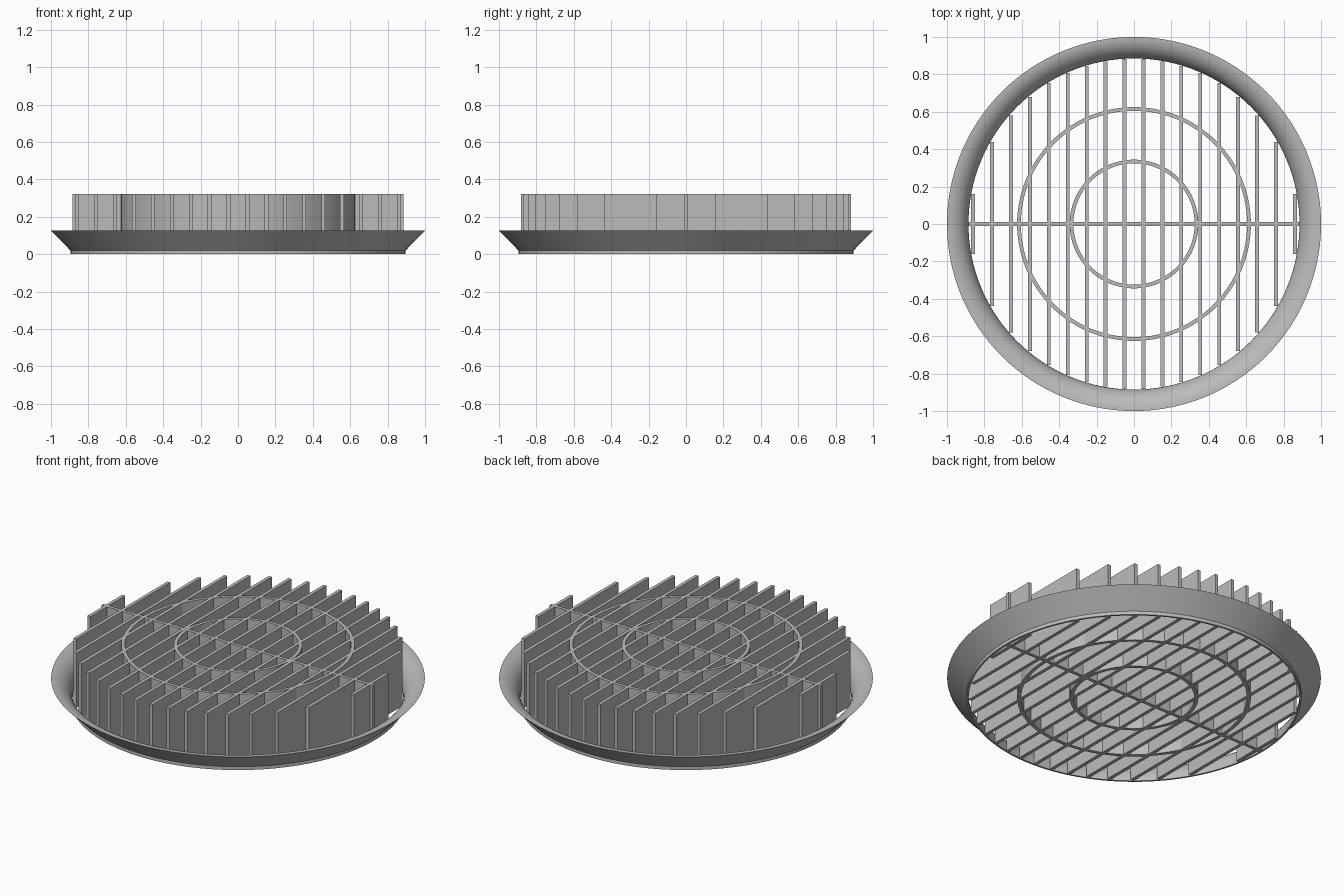
import bpy, bmesh, math

cube = bpy.data.objects.get("Cube")
if cube:
    bpy.data.objects.remove(cube, do_unlink=True)

TOP = 0.323        # height of the grille
INNER = 0.885      # radius of the opening
THICK = 0.02       # thickness of fins, rings and bar
PITCH = 0.1012     # fin spacing

grey = bpy.data.materials.new("plain grey")
grey.use_nodes = True
colour = (0.5, 0.5, 0.5, 1)
grey.diffuse_color = colour
grey.node_tree.nodes["Principled BSDF"].inputs["Base Color"].default_value = colour


def finish(name, bm):
    bmesh.ops.recalc_face_normals(bm, faces=bm.faces)
    mesh = bpy.data.meshes.new(name)
    bm.to_mesh(mesh)
    bm.free()
    mesh.materials.append(grey)
    obj = bpy.data.objects.new(name, mesh)
    bpy.context.scene.collection.objects.link(obj)
    return obj


def box(name, x, half_x, half_y):
    bm = bmesh.new()
    bmesh.ops.create_cube(bm, size=1)
    for v in bm.verts:
        v.co = (x + 2 * half_x * v.co.x, 2 * half_y * v.co.y, (v.co.z + 0.5) * TOP)
    return finish(name, bm)


def lathe(name, profile, steps=128):
    """Spin a closed radius/height profile round the z axis."""
    bm = bmesh.new()
    verts = [bm.verts.new((r, 0, z)) for r, z in profile]
    edges = [bm.edges.new((a, b)) for a, b in zip(verts, verts[1:] + verts[:1])]
    bmesh.ops.spin(bm, geom=verts + edges, axis=(0, 0, 1), cent=(0, 0, 0),
                   angle=math.tau, steps=steps, use_duplicate=False)
    bmesh.ops.remove_doubles(bm, verts=bm.verts, dist=0.0001)
    obj = finish(name, bm)
    bpy.ops.object.select_all(action="DESELECT")
    obj.select_set(True)
    bpy.context.view_layer.objects.active = obj
    bpy.ops.object.shade_smooth_by_angle(angle=math.radians(30))
    return obj


# Flared rim: straight cone outside, rounded bell mouth inside
flare = 1 - INNER
arc = [(1 - flare * math.cos(t), 0.011 + flare * math.sin(t))
       for t in (math.pi / 2 * (1 - i / 12) for i in range(13))]
lathe("flared_rim", [(INNER, 0), (0.896, 0), (0.896, 0.02)] + arc)

# Concentric grille rings
for name, r in (("inner_ring", 0.344), ("outer_ring", 0.625)):
    lathe(name, [(r - THICK, 0), (r, 0), (r, TOP), (r - THICK, TOP)])

# Parallel fins, each trimmed to the round opening
for i in range(9):
    for side, sign in (("left", 1), ("right", -1)):
        x = (i + 0.5) * PITCH
        reach = math.sqrt(INNER ** 2 - (x + THICK / 2) ** 2)
        box(f"fin_{side}_{i + 1}", sign * x, THICK / 2, reach)

# Bar crossing all fins
box("cross_bar", 0, INNER, THICK / 2)
